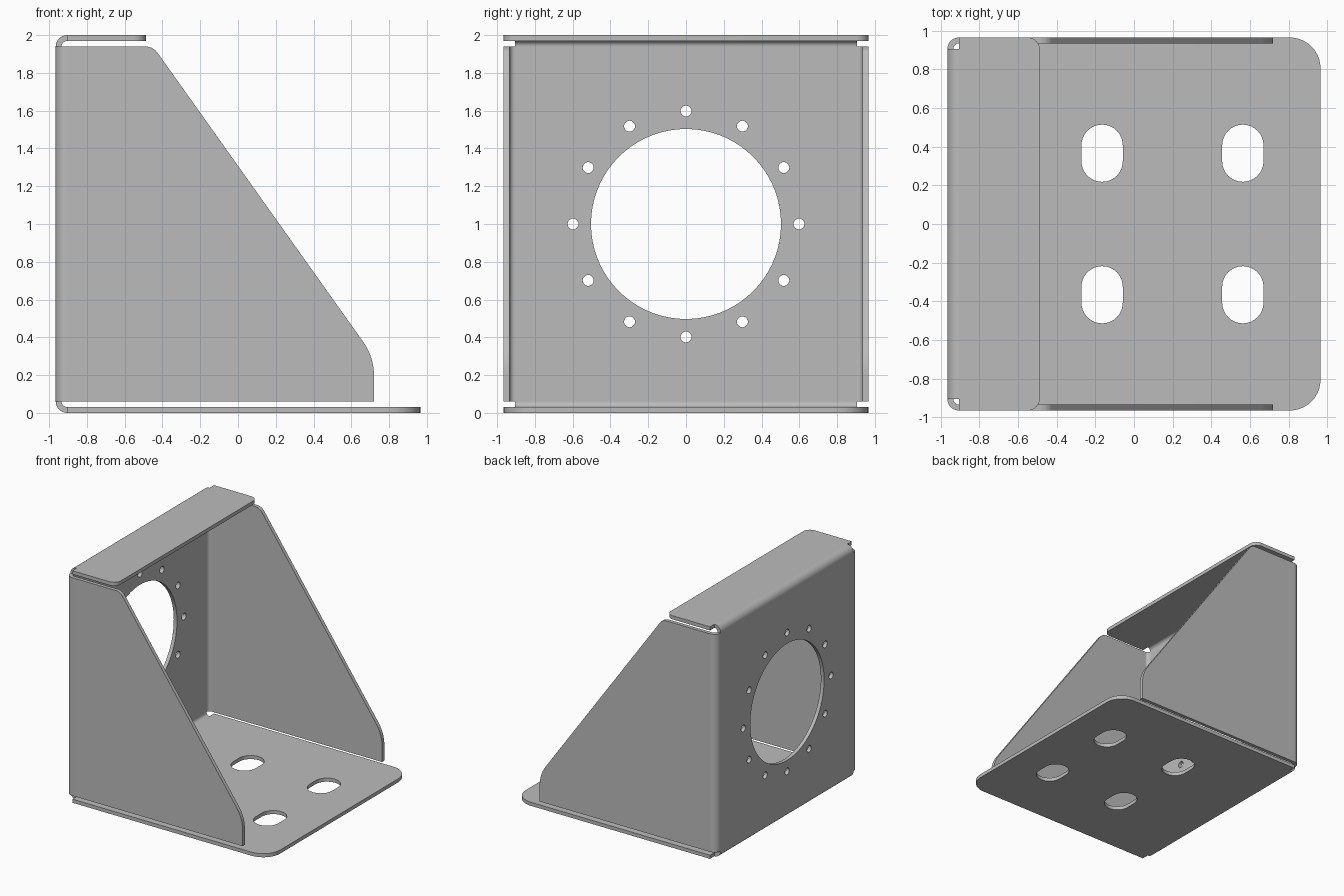
import bpy, bmesh
from math import radians, cos, sin, tan, tau
from mathutils import Vector

cube = bpy.data.objects.get("Cube")
if cube:
    bpy.data.objects.remove(cube, do_unlink=True)

steel = bpy.data.materials.new("plain grey steel")
steel.use_nodes = True
GREY = (0.5, 0.5, 0.5, 1)
steel.diffuse_color = GREY
steel.node_tree.nodes["Principled BSDF"].inputs["Base Color"].default_value = GREY

HALF = 0.965            # half width of the bracket
HEIGHT = 2.0
T = 0.031               # sheet thickness
R = 0.06                # outer bend radius
FLAT = HALF - R         # where the flat sheet meets a bend
MID = HEIGHT / 2

# Maps outline coordinates (u, v) and depth w to space, by depth axis
AXES = {
    "x": lambda u, v, w: (w, u, v),
    "y": lambda u, v, w: (u, w, v),
    "z": lambda u, v, w: (u, v, w),
}


def arc(cx, cy, r, start, end, n):
    steps = [radians(start + (end - start) * i / n) for i in range(n + 1)]
    return [(cx + r * cos(a), cy + r * sin(a)) for a in steps]


def circle(cx, cy, r, n):
    return arc(cx, cy, r, 0, 360, n)[:-1]


def slot(cx, cy, half_w, half_l):
    d = half_l - half_w
    return arc(cx, cy + d, half_w, 0, 180, 16) + arc(cx, cy - d, half_w, 180, 360, 16)


def rounded(corners, n=10):
    """Polygon from (u, v, radius) corners, with tangent arcs."""
    out = []
    for i, (u, v, r) in enumerate(corners):
        p = Vector((u, v))
        if not r:
            out.append((u, v))
            continue
        a = (Vector(corners[i - 1][:2]) - p).normalized()
        b = (Vector(corners[(i + 1) % len(corners)][:2]) - p).normalized()
        half = a.angle(b) / 2
        centre = p + (a + b).normalized() * (r / sin(half))
        s = p + a * (r / tan(half)) - centre
        e = p + b * (r / tan(half)) - centre
        sweep = s.angle(e)
        for k in range(n + 1):
            t = k / n
            q = (s * sin((1 - t) * sweep) + e * sin(t * sweep)) / sin(sweep)
            out.append(tuple(centre + q))
    return out


def sheet(name, axis, w0, w1, outline, holes=()):
    """Solid sheet: filled outline with holes, extruded from w0 to w1."""
    place = AXES[axis]
    bm = bmesh.new()
    for loop in [outline, *holes]:
        vs = [bm.verts.new(place(u, v, w0)) for u, v in loop]
        for i, vert in enumerate(vs):
            bm.edges.new((vs[i - 1], vert))
    bmesh.ops.triangle_fill(bm, use_beauty=True, edges=bm.edges[:])
    grown = bmesh.ops.extrude_face_region(bm, geom=bm.faces[:], use_keep_orig=True)
    moved = [g for g in grown["geom"] if isinstance(g, bmesh.types.BMVert)]
    bmesh.ops.translate(bm, verts=moved, vec=place(0, 0, w1 - w0))
    bmesh.ops.recalc_face_normals(bm, faces=bm.faces[:])
    mesh = bpy.data.meshes.new(name)
    bm.to_mesh(mesh)
    bm.free()
    mesh.materials.append(steel)
    obj = bpy.data.objects.new(name, mesh)
    bpy.context.collection.objects.link(obj)
    bpy.ops.object.select_all(action="DESELECT")
    obj.select_set(True)
    bpy.context.view_layer.objects.active = obj
    bpy.ops.object.shade_smooth_by_angle(angle=radians(30))
    return obj


def bend(name, axis, w0, w1, cu, cv, start):
    """Quarter-round fold joining two flat sheets."""
    outer = arc(cu, cv, R, start, start + 90, 10)
    inner = arc(cu, cv, R - T, start + 90, start, 10)
    sheet(name, axis, w0, w1, outer + inner)


# Back plate with the large bore and its ring of bolt holes
bolts = [circle(0.598 * cos(tau * i / 12), MID + 0.598 * sin(tau * i / 12), 0.029, 20)
         for i in range(12)]
sheet("back_plate", "x", -HALF, -HALF + T,
      [(-FLAT, R), (FLAT, R), (FLAT, HEIGHT - R), (-FLAT, HEIGHT - R)],
      [circle(0, MID, 0.503, 72), *bolts])

# Base plate with four slots
slots = [slot(x, y, 0.107, 0.148) for x in (-0.165, 0.563) for y in (-0.366, 0.366)]
sheet("base_plate", "z", 0, T,
      rounded([(-FLAT, -HALF, 0), (HALF, -HALF, 0.16), (HALF, HALF, 0.16), (-FLAT, HALF, 0)]),
      slots)

# Short top flange
sheet("top_flange", "z", HEIGHT - T, HEIGHT,
      rounded([(-FLAT, -HALF, 0), (-0.487, -HALF, 0.065), (-0.487, HALF, 0.065), (-FLAT, HALF, 0)]))

# Folds along the base and top
bend("base_bend", "y", -FLAT, FLAT, -FLAT, R, 180)
bend("top_bend", "y", -FLAT, FLAT, -FLAT, HEIGHT - R, 90)

# Sloping side gussets and their folds
gusset = rounded([(-FLAT, R, 0), (0.72, R, 0), (0.72, 0.296, 0.31),
                  (-0.45, HEIGHT - R, 0.08), (-FLAT, HEIGHT - R, 0)])
for side, s, start in (("left", 1, 90), ("right", -1, 180)):
    # the model faces -y, so these gussets sit at its back and front
    place = "back" if s > 0 else "front"
    sheet(place + "_gusset", "y", s * HALF, s * (HALF - T), gusset)
    bend(place + "_gusset_bend", "z", R, HEIGHT - R, -FLAT, s * FLAT, start)
